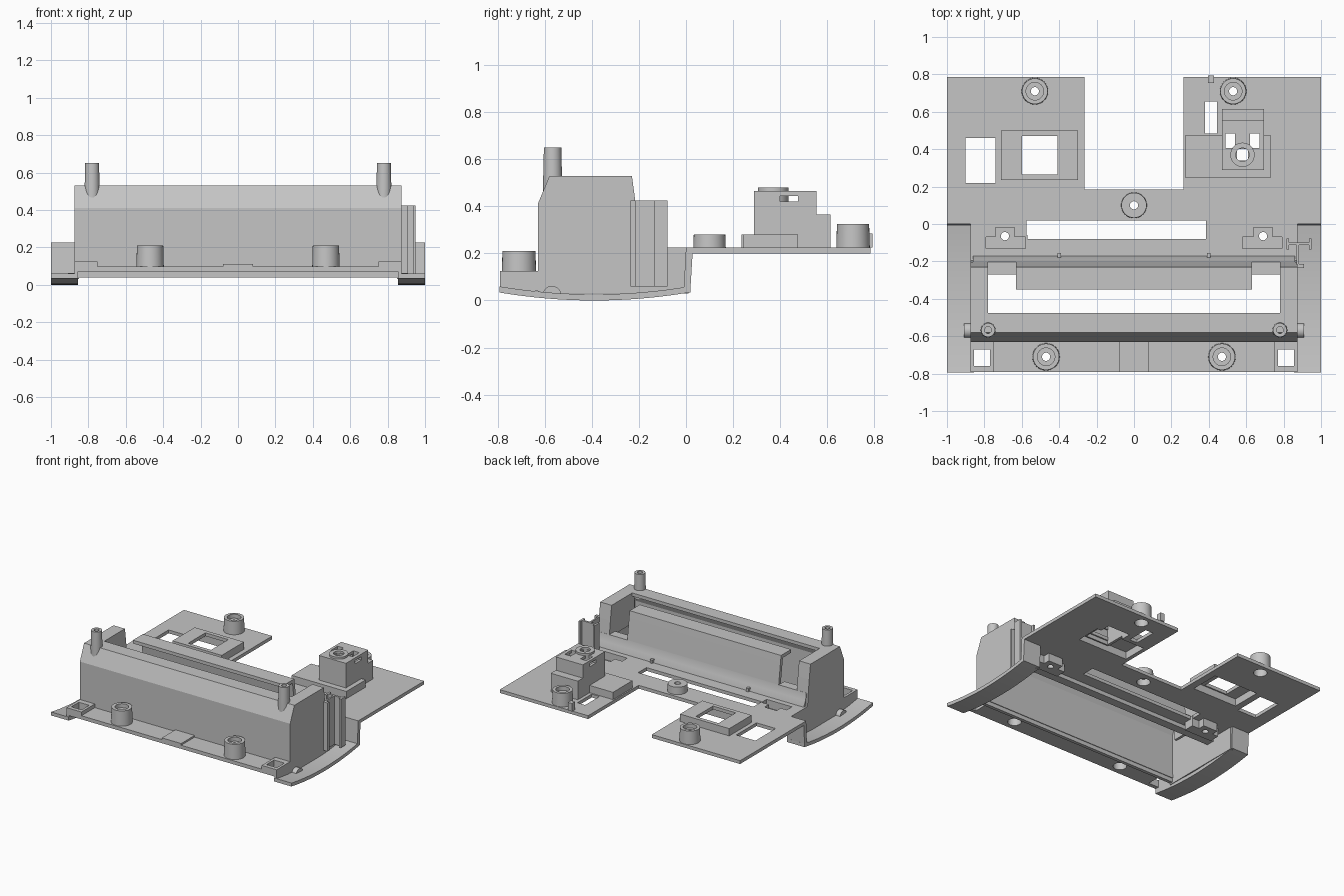
import bpy, bmesh, math

if "Cube" in bpy.data.objects:
    bpy.data.objects.remove(bpy.data.objects["Cube"])

grey = bpy.data.materials.new("plastic_grey")
grey.diffuse_color = (0.56, 0.56, 0.56, 1)
grey.use_nodes = True
grey.node_tree.nodes["Principled BSDF"].inputs["Base Color"].default_value = grey.diffuse_color


def finish(bm, name, smooth=False):
    bmesh.ops.recalc_face_normals(bm, faces=bm.faces)
    me = bpy.data.meshes.new(name)
    bm.to_mesh(me)
    bm.free()
    ob = bpy.data.objects.new(name, me)
    bpy.context.collection.objects.link(ob)
    me.materials.append(grey)
    if smooth:
        bpy.context.view_layer.objects.active = ob
        bpy.ops.object.select_all(action='DESELECT')
        ob.select_set(True)
        bpy.ops.object.shade_smooth_by_angle(angle=math.radians(35))
    return ob


def plate(name, solids, holes, z0, z1):
    """Flat plate: union of rectangles (x0, x1, y0, y1) minus hole rectangles."""
    rects = solids + holes
    xs = sorted({v for r in rects for v in r[:2]})
    ys = sorted({v for r in rects for v in r[2:]})

    def filled(i, j):
        if not (0 <= i < len(xs) - 1 and 0 <= j < len(ys) - 1):
            return False
        x, y = (xs[i] + xs[i + 1]) / 2, (ys[j] + ys[j + 1]) / 2
        inside = lambda r: r[0] < x < r[1] and r[2] < y < r[3]
        return any(map(inside, solids)) and not any(map(inside, holes))

    bm = bmesh.new()
    face = lambda *pts: bm.faces.new([bm.verts.new(p) for p in pts])
    for i in range(len(xs) - 1):
        for j in range(len(ys) - 1):
            if not filled(i, j):
                continue
            c = [(xs[i], ys[j]), (xs[i + 1], ys[j]), (xs[i + 1], ys[j + 1]), (xs[i], ys[j + 1])]
            face(*[(x, y, z1) for x, y in c])
            face(*[(x, y, z0) for x, y in reversed(c)])
            for k, (di, dj) in enumerate([(0, -1), (1, 0), (0, 1), (-1, 0)]):
                if not filled(i + di, j + dj):
                    a, b = c[k], c[(k + 1) % 4]
                    face((*a, z0), (*b, z0), (*b, z1), (*a, z1))
    bmesh.ops.remove_doubles(bm, verts=bm.verts, dist=1e-5)
    return finish(bm, name)


def box(name, x0, x1, y0, y1, z0, z1):
    return plate(name, [(x0, x1, y0, y1)], [], z0, z1)


def extrude_x(name, profile, x0, x1, smooth=False):
    """Closed (y, z) profile extruded along x."""
    bm = bmesh.new()
    a = [bm.verts.new((x0, y, z)) for y, z in profile]
    b = [bm.verts.new((x1, y, z)) for y, z in profile]
    n = len(a)
    bm.faces.new(a)
    bm.faces.new(b[::-1])
    for i in range(n):
        bm.faces.new((a[i], a[(i + 1) % n], b[(i + 1) % n], b[i]))
    return finish(bm, name, smooth)


def lathe(name, x, y, profile, n=32):
    """Closed (radius, z) ring profile turned about a vertical axis."""
    bm = bmesh.new()
    rings = [[bm.verts.new((x + r * math.cos(2 * math.pi * k / n),
                            y + r * math.sin(2 * math.pi * k / n), z)) for r, z in profile]
             for k in range(n)]
    m = len(profile)
    for k in range(n):
        p, q = rings[k], rings[(k + 1) % n]
        for i in range(m):
            bm.faces.new((p[i], q[i], q[(i + 1) % m], p[(i + 1) % m]))
    return finish(bm, name, True)


def boss(name, x, y, z0, z1, r=0.07):
    """Screw boss, counterbored from above and below."""
    lathe(name, x, y, [(0.047, z0), (r, z0), (r * 0.95, z1), (0.047, z1), (0.047, z1 - 0.03),
                       (0.022, z1 - 0.03), (0.022, z1 - 0.055), (0.047, z1 - 0.055)])


def drill(ob, points, r=0.022):
    bm = bmesh.new()
    for x, y in points:
        geo = bmesh.ops.create_cone(bm, cap_ends=True, segments=32, radius1=r, radius2=r, depth=2)
        bmesh.ops.translate(bm, verts=geo["verts"], vec=(x, y, 0))
    cutter = finish(bm, "drill_cutter")
    cutter.hide_render = True
    mod = ob.modifiers.new("holes", 'BOOLEAN')
    mod.operation, mod.solver, mod.object = 'DIFFERENCE', 'EXACT', cutter
    bpy.context.view_layer.objects.active = ob
    bpy.ops.object.modifier_apply(modifier=mod.name)
    bpy.data.objects.remove(cutter)


def sides(a, b, s):
    return (a, b) if s > 0 else (-b, -a)


# Rear deck with notch, windows, long slot and openings under the raised parts
pockets = [r for s in (-1, 1) for r in ((*sides(0.58, 0.79, s), -0.13, -0.07),
                                        (*sides(0.64, 0.74, s), -0.07, -0.02))]
deck = plate("rear_deck",
             [(-1, 1, 0, 0.185), (-1, -0.265, 0.185, 0.785), (0.265, 1, 0.185, 0.785),
              (-0.875, 0.875, -0.19, 0)],
             [(-0.9, -0.74, 0.22, 0.46), (-0.69, -0.32, 0.255, 0.48), (0.38, 0.445, 0.485, 0.655),
              (-0.575, 0.385, -0.08, 0.02), (0.295, 0.71, 0.265, 0.455),
              (0.49, 0.675, 0.455, 0.535)] + pockets,
             0.2, 0.225)
drill(deck, [(-0.53, 0.71), (0.53, 0.71), (0, 0.1)], 0.047)
for s in (-1, 1):
    boss("rear_boss", 0.53 * s, 0.71, 0.2, 0.325, 0.072)
lathe("centre_boss", 0, 0.1, [(0.047, 0.2), (0.07, 0.2), (0.067, 0.28), (0.022, 0.28),
                              (0.022, 0.25), (0.047, 0.25)])

# Hollow window frame
plate("window_frame_wall", [(-0.71, -0.3, 0.235, 0.5)], [(-0.69, -0.32, 0.255, 0.48)], 0.225, 0.28)
plate("window_frame_top", [(-0.69, -0.32, 0.255, 0.48)], [(-0.6, -0.41, 0.265, 0.47)], 0.255, 0.28)

# Hollow stepped tower
inner = (0.49, 0.675, 0.31, 0.535)
openings = [(0.49, 0.54, 0.405, 0.485), (0.62, 0.67, 0.405, 0.485), (0.55, 0.61, 0.34, 0.4)]
plate("tower_base_wall", [(0.275, 0.73, 0.245, 0.475)], [(0.295, 0.71, 0.265, 0.455), inner],
      0.225, 0.28)
plate("tower_base_top", [(0.295, 0.71, 0.265, 0.455)], [inner], 0.255, 0.28)
plate("tower_body", [(0.47, 0.695, 0.29, 0.615)], [inner, (0.49, 0.675, 0.3, 0.595)], 0.225, 0.34)
plate("tower_step", [(0.47, 0.695, 0.29, 0.615)], [inner], 0.34, 0.365)
plate("tower_upper", [(0.47, 0.695, 0.29, 0.555)], [inner], 0.365, 0.42)
plate("tower_roof", [(0.47, 0.695, 0.29, 0.4), (0.47, 0.695, 0.475, 0.555)], openings, 0.42, 0.445)
plate("tower_cap", [(0.47, 0.695, 0.29, 0.555)], openings, 0.445, 0.465)
lathe("tower_ring", 0.58, 0.37, [(0.036, 0.42), (0.065, 0.42), (0.065, 0.48), (0.036, 0.48)])
box("edge_peg", 0.395, 0.428, 0.755, 0.793, 0.225, 0.285)

# Front strip with raised centre and corner pads
strip = plate("front_strip", [(-0.875, 0.875, -0.79, -0.6)],
              [(-0.855, -0.77, -0.76, -0.67), (0.77, 0.855, -0.76, -0.67)], 0.07, 0.097)
drill(strip, [(-0.47, -0.71), (0.47, -0.71)], 0.047)
box("strip_centre", -0.08, 0.08, -0.79, -0.62, 0.09, 0.11)
for s in (-1, 1):
    boss("front_boss", 0.47 * s, -0.71, 0.07, 0.21, 0.074)
    plate("corner_pad", [(*sides(0.75, 0.875, s), -0.79, -0.61)],
          [(*sides(0.77, 0.855, s), -0.76, -0.67)], 0.09, 0.125)
    box("strip_end_web", *sides(0.855, 0.875, s), -0.79, -0.61, 0.04, 0.09)

# Long housing: sloped front wall and top
extrude_x("housing_front",
          [(-0.63, 0.04), (-0.63, 0.41), (-0.58, 0.53), (-0.475, 0.53), (-0.475, 0.505),
           (-0.565, 0.505), (-0.605, 0.405), (-0.605, 0.04)], -0.875, 0.875)

# Housing back wall: full width below, narrower above with a forward lip
extrude_x("back_wall_lower",
          [(-0.202, 0.32), (-0.192, 0.265), (-0.17, 0.225), (-0.17, 0.17), (-0.235, 0.17),
           (-0.227, 0.32)], -0.86, 0.86, True)
extrude_x("back_wall_upper",
          [(-0.35, 0.53), (-0.23, 0.53), (-0.215, 0.42), (-0.202, 0.32), (-0.227, 0.32),
           (-0.24, 0.42), (-0.252, 0.505), (-0.35, 0.505)], -0.63, 0.63, True)

# Curved end rails: underside arc and parallel top arc
arc = lambda y: 0.035 * ((y + 0.39) / 0.41) ** 2
ys = [-0.793 + 0.813 * k / 16 for k in range(17)]
rail = [(y, arc(y)) for y in ys] + [(y, arc(y) + 0.026) for y in reversed(ys)]

for s in (-1, 1):
    extrude_x("end_rail", rail, *sides(0.855, 1, s), True)
    extrude_x("rail_riser", [(0.018, 0.035), (0.028, 0.2), (0.028, 0.225), (0, 0.225), (-0.01, 0.04)],
              *sides(0.855, 1, s))
    # Housing ends
    extrude_x("end_wall", [(-0.63, 0.03), (-0.63, 0.41), (-0.58, 0.53), (-0.23, 0.53),
                           (-0.215, 0.42), (-0.195, 0.225), (-0.195, 0.03)], *sides(0.85, 0.875, s))
    box("lower_end_wall", *sides(0.85, 0.875, s), -0.22, 0.01, 0.03, 0.225)
    box("end_top", *sides(0.78, 0.875, s), -0.5, -0.23, 0.505, 0.53)
    box("end_inner_wall", *sides(0.78, 0.8, s), -0.5, -0.23, 0.3, 0.53)
    extrude_x("end_back_wall", [(-0.255, 0.53), (-0.23, 0.53), (-0.215, 0.42), (-0.202, 0.31),
                                (-0.227, 0.31)], *sides(0.78, 0.875, s))
    box("notch_shelf", *sides(0.63, 0.79, s), -0.27, -0.205, 0.295, 0.32)
    box("wall_nub", *sides(0.39, 0.41, s), -0.18, -0.155, 0.22, 0.25)
    # Pins with flared root
    lathe("top_pin", 0.78 * s, -0.567, [(0.018, 0.5), (0.018, 0.65), (0.037, 0.65),
                                        (0.04, 0.52), (0.04, 0.46), (0.018, 0.46)])
    # Recessed screw pockets in the deck
    outer = [(*sides(0.57, 0.8, s), -0.14, -0.06), (*sides(0.63, 0.75, s), -0.06, -0.01)]
    plate("pocket_walls", outer, pockets, 0.14, 0.22)
    floor = plate("pocket_floor", outer, [], 0.14, 0.165)
    drill(floor, [(0.69 * s, -0.065)])
    # Half round nub beside the housing
    extrude_x("rail_nub", [(-0.57 + 0.04 * math.cos(math.pi * k / 10),
                            0.022 + 0.04 * math.sin(math.pi * k / 10)) for k in range(11)],
              *sides(0.87, 0.91, s), True)

# Upright slotted bracket on the right side
plate("side_bracket", [(0.875, 0.91, -0.235, -0.215), (0.87, 0.882, -0.23, -0.1),
                       (0.815, 0.95, -0.113, -0.098), (0.935, 0.95, -0.135, -0.078),
                       (0.815, 0.83, -0.135, -0.078)], [], 0.06, 0.425)
